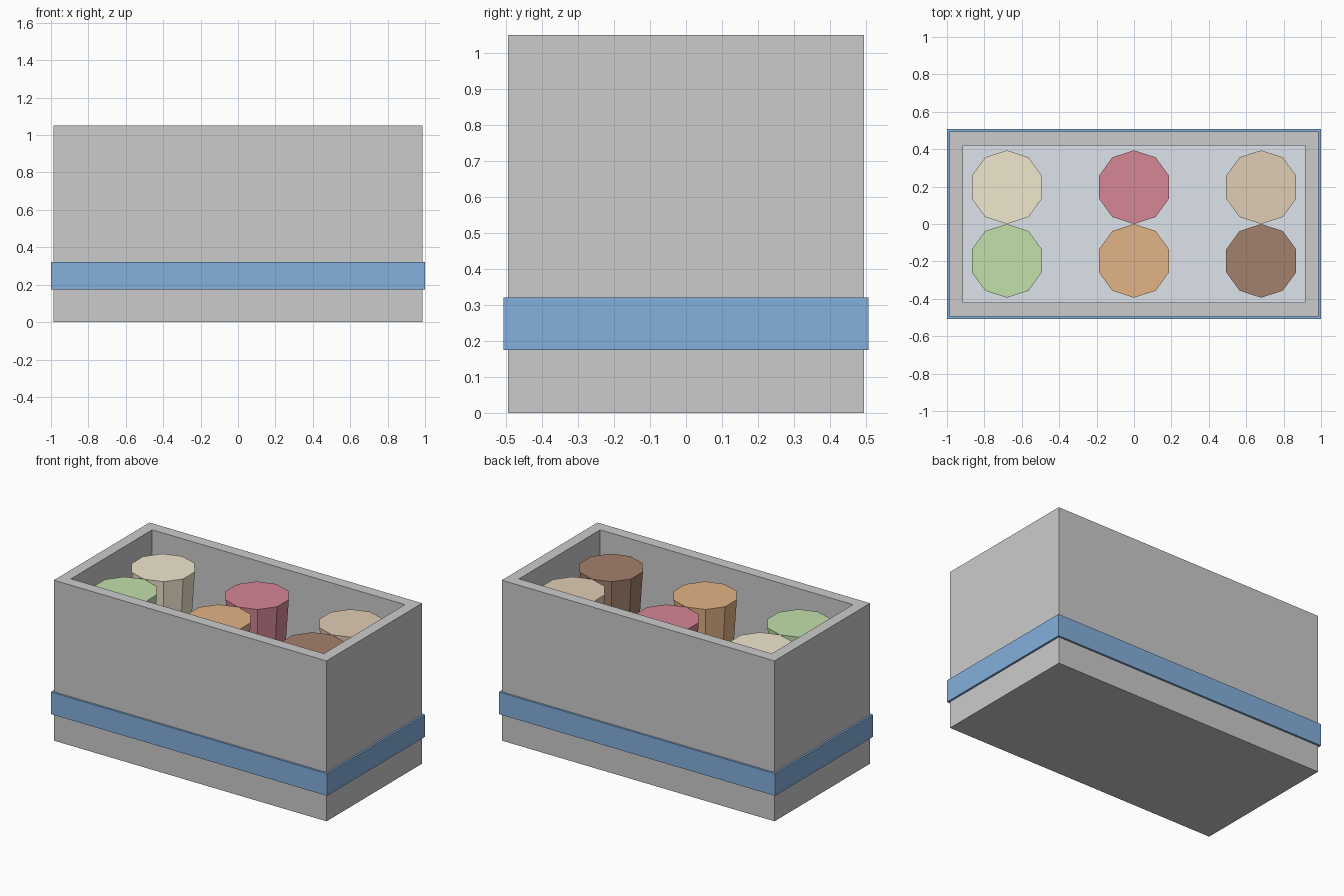
import bpy, bmesh
from math import pi
from mathutils import Matrix

if "Cube" in bpy.data.objects:
    bpy.data.objects.remove(bpy.data.objects["Cube"])


def finish(name, bm, color=None):
    bmesh.ops.recalc_face_normals(bm, faces=bm.faces)
    mesh = bpy.data.meshes.new(name)
    bm.to_mesh(mesh)
    bm.free()
    obj = bpy.data.objects.new(name, mesh)
    bpy.context.collection.objects.link(obj)
    if color:
        mat = bpy.data.materials.new(name + "_paint")
        mat.diffuse_color = (*color, 1)
        mat.use_nodes = True
        mat.node_tree.nodes["Principled BSDF"].inputs["Base Color"].default_value = mat.diffuse_color
        mesh.materials.append(mat)
    return obj


def lathe_rect(name, profile, closed, color=None):
    """Join rectangular loops (half x, half y, z); cap the ends unless closed."""
    bm = bmesh.new()
    loops = [[bm.verts.new((sx * x, sy * y, z))
              for sx, sy in ((-1, -1), (1, -1), (1, 1), (-1, 1))]
             for x, y, z in profile]
    pairs = list(zip(loops, loops[1:]))
    if closed:
        pairs.append((loops[-1], loops[0]))
    else:
        bm.faces.new(loops[0])
        bm.faces.new(loops[-1])
    for a, b in pairs:
        for i in range(4):
            j = (i + 1) % 4
            bm.faces.new((a[i], a[j], b[j], b[i]))
    return finish(name, bm, color)


HX, HY, IX, IY = 0.987, 0.494, 0.915, 0.42
FLOOR, TOP, TUB_TOP = 0.4, 1.05, 0.95

# Open-topped cabinet
lathe_rect("cabinet", [(HX, HY, 0), (HX, HY, TOP), (IX, IY, TOP), (IX, IY, FLOOR - 0.03)], False)

# Pale blue inner floor
lathe_rect("inner_floor", [(IX, IY, FLOOR - 0.03), (IX, IY, FLOOR)], False, (0.72, 0.77, 0.82))

# Blue band wrapped around the cabinet
lathe_rect("blue_band", [(HX, HY, 0.175), (1, 0.507, 0.175), (1, 0.507, 0.32), (HX, HY, 0.32)],
           True, (0.23, 0.43, 0.72))

# Six tapered ten-sided tubs, back row then front row
colors = {
    "cream": (0.87, 0.80, 0.61), "red": (0.66, 0.24, 0.30), "tan": (0.74, 0.61, 0.45),
    "green": (0.54, 0.75, 0.40), "orange": (0.76, 0.45, 0.24), "brown": (0.37, 0.22, 0.15),
}
for i, (label, color) in enumerate(colors.items()):
    x = (i % 3 - 1) * 0.68
    y = 0.197 if i < 3 else -0.197
    height = TUB_TOP - FLOOR
    bm = bmesh.new()
    bmesh.ops.create_cone(bm, cap_ends=True, segments=10, radius1=0.16, radius2=0.197, depth=height)
    bm.transform(Matrix.Translation((x, y, FLOOR + height / 2)) @ Matrix.Rotation(pi / 2, 4, "Z"))
    # Blender starts cones on +Y or +X: turn so that a corner faces +Y
    top = max(v.co.y for v in bm.verts)
    if top < y + 0.196:
        bm.transform(Matrix.Translation((x, y, 0)) @ Matrix.Rotation(pi / 2, 4, "Z")
                     @ Matrix.Translation((-x, -y, 0)))
    finish(label + "_tub", bm, color)
